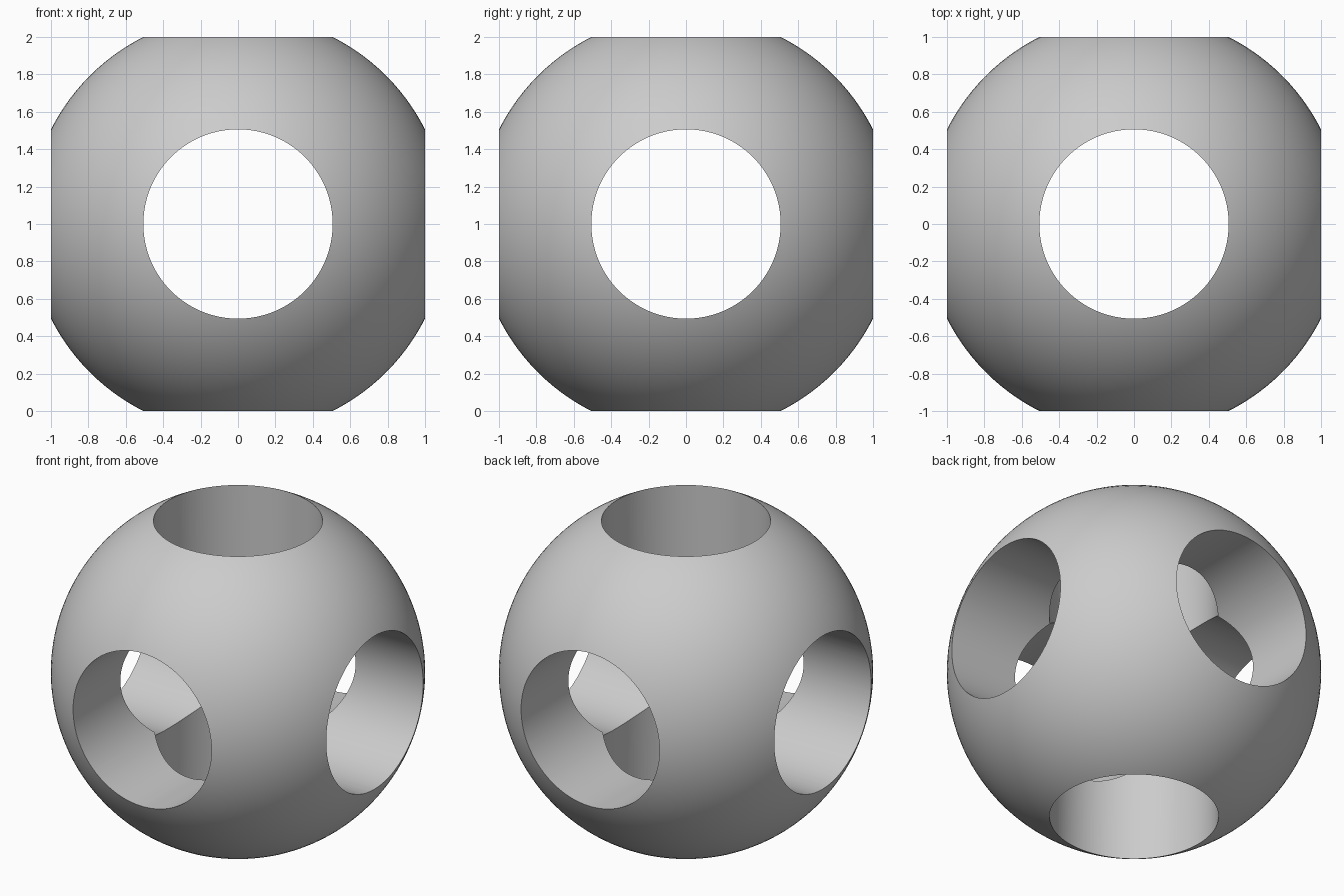
import bpy
from math import pi, radians, hypot

HOLE = 0.506                 # bore radius
BALL = hypot(1.0, HOLE)      # bore rims land one unit from the centre
CENTRE = (0, 0, 1)

cube = bpy.data.objects.get("Cube")
if cube:
    bpy.data.objects.remove(cube, do_unlink=True)

grey = bpy.data.materials.new("plain_grey")
grey.use_nodes = True
colour = (0.6, 0.6, 0.6, 1)
grey.diffuse_color = colour
grey.node_tree.nodes["Principled BSDF"].inputs["Base Color"].default_value = colour

# Solid ball
bpy.ops.mesh.primitive_uv_sphere_add(segments=128, ring_count=64, radius=BALL, location=CENTRE)
ball = bpy.context.object
ball.name = "bored_ball"
ball.data.materials.append(grey)

# Three crossing round bores, one along each axis
cutters = []
for name, turn in (("x", (0, pi / 2, 0)), ("y", (pi / 2, 0, 0)), ("z", (0, 0, 0))):
    bpy.ops.mesh.primitive_cylinder_add(vertices=128, radius=HOLE, depth=3,
                                        location=CENTRE, rotation=turn)
    cutter = bpy.context.object
    cutter.name = "bore_cutter_" + name
    cutter.hide_render = True
    cutter.data.materials.append(grey)
    cutters.append(cutter)
    cut = ball.modifiers.new("bore_" + name, 'BOOLEAN')
    cut.operation = 'DIFFERENCE'
    cut.solver = 'EXACT'
    cut.object = cutter

# Apply the cuts and discard the cutters
bpy.ops.object.select_all(action='DESELECT')
ball.select_set(True)
bpy.context.view_layer.objects.active = ball
for name in [m.name for m in ball.modifiers]:
    bpy.ops.object.modifier_apply(modifier=name)
for cutter in cutters:
    bpy.data.objects.remove(cutter, do_unlink=True)

# Smooth surfaces with crisp rims
bpy.ops.object.shade_smooth_by_angle(angle=radians(30))
